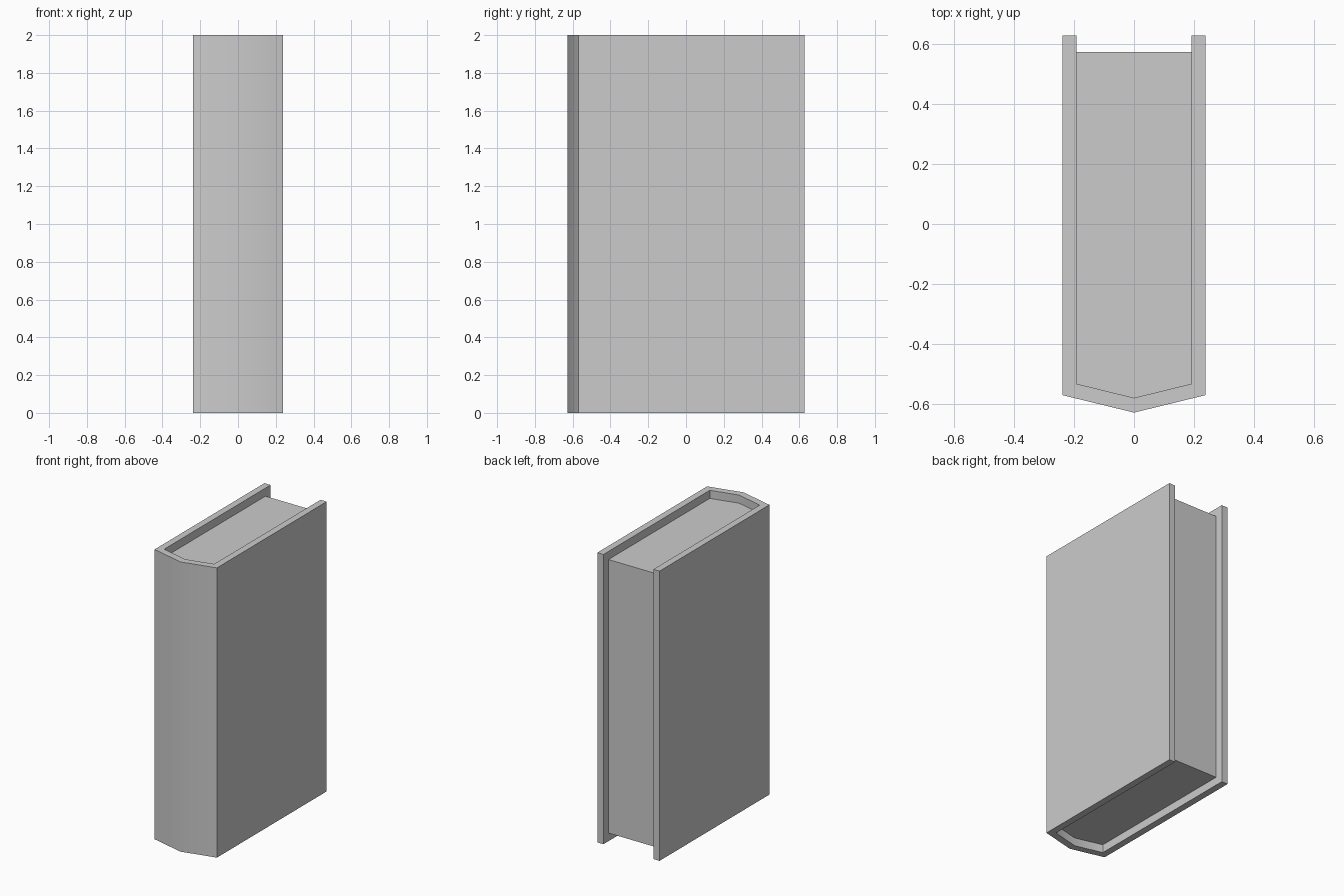
import bpy, bmesh, math

if "Cube" in bpy.data.objects:
    bpy.data.objects.remove(bpy.data.objects["Cube"])

HEIGHT = 2.0
RECESS = 0.056


def mirrored(path):
    """Right-hand path starting at the spine tip (x = 0), mirrored to the left."""
    return [(-x, y) for x, y in reversed(path[1:])] + path


def finish(name, bm):
    bmesh.ops.recalc_face_normals(bm, faces=bm.faces)
    mesh = bpy.data.meshes.new(name)
    bm.to_mesh(mesh)
    bm.free()
    obj = bpy.data.objects.new(name, mesh)
    bpy.context.collection.objects.link(obj)
    bpy.ops.object.select_all(action='DESELECT')
    obj.select_set(True)
    bpy.context.view_layer.objects.active = obj
    bpy.ops.object.shade_smooth_by_angle(angle=math.radians(30))
    return obj


def extrude_up(bm, faces, height):
    ext = bmesh.ops.extrude_face_region(bm, geom=faces)
    verts = [g for g in ext["geom"] if isinstance(g, bmesh.types.BMVert)]
    bmesh.ops.translate(bm, verts=verts, vec=(0, 0, height))


# Outer and inner lines of the cover, from spine tip to fore edge
outer = mirrored([(0, -0.628), (0.238, -0.57), (0.238, 0.628)])
inner = mirrored([(0, -0.579), (0.191, -0.532), (0.191, 0.628)])

# Cover: two boards and a shallow V-shaped spine, as one strip of quads
bm = bmesh.new()
a = [bm.verts.new((x, y, 0)) for x, y in outer]
b = [bm.verts.new((x, y, 0)) for x, y in inner]
strip = [bm.faces.new((a[i], a[i + 1], b[i + 1], b[i])) for i in range(len(a) - 1)]
extrude_up(bm, strip, HEIGHT)
finish("book_cover", bm)

# Page block: fills the cover, set back at top, bottom and fore edge
bm = bmesh.new()
pages = mirrored([(0, -0.579), (0.191, -0.532), (0.191, 0.573)])
base = bm.faces.new([bm.verts.new((x, y, RECESS)) for x, y in pages])
extrude_up(bm, [base], HEIGHT - 2 * RECESS)
finish("page_block", bm)
